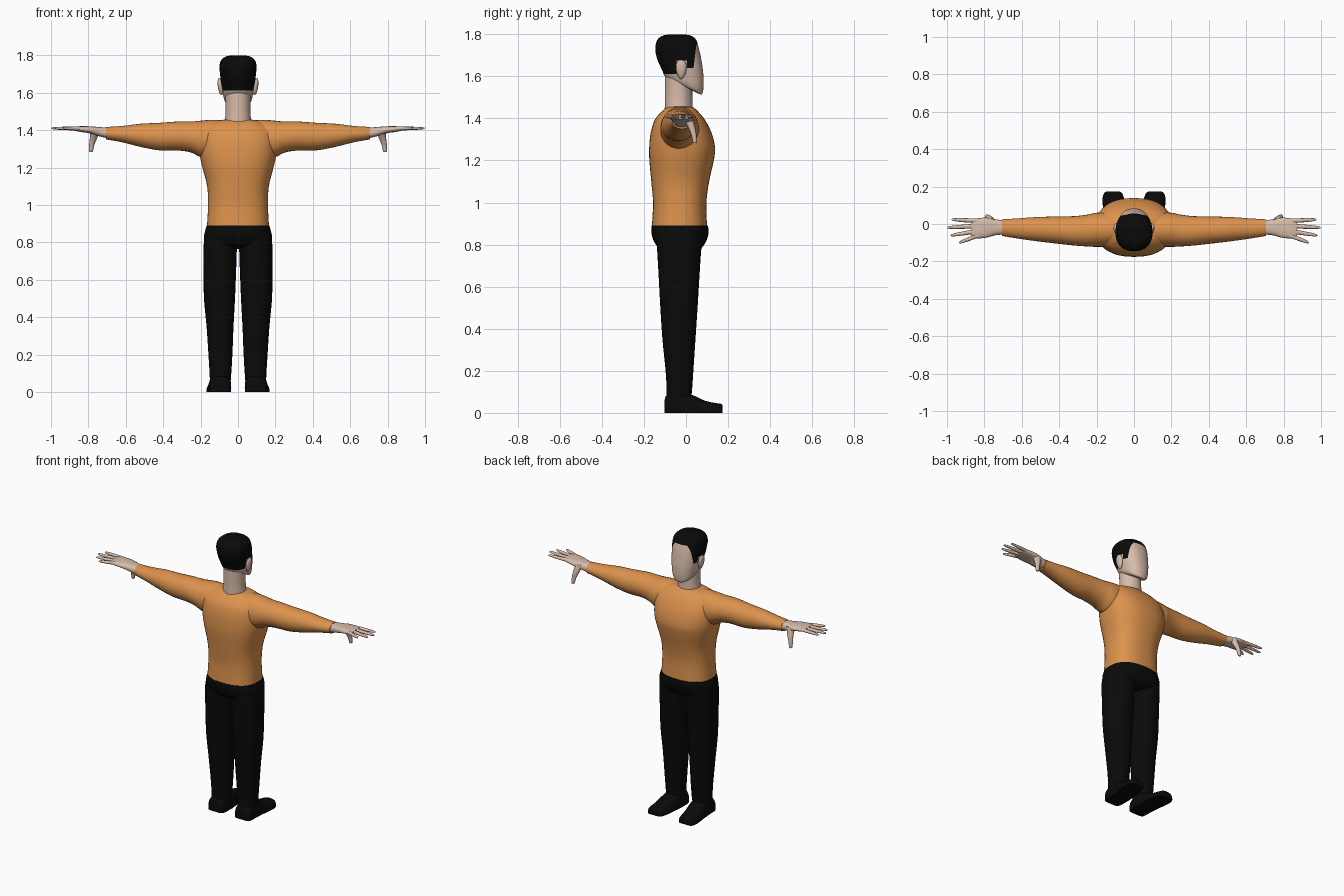
import bpy, bmesh, math
from mathutils import Vector

if "Cube" in bpy.data.objects:
    bpy.data.objects.remove(bpy.data.objects["Cube"], do_unlink=True)


def material(name, rgb):
    m = bpy.data.materials.new(name)
    m.use_nodes = True
    m.diffuse_color = (*rgb, 1)
    m.node_tree.nodes["Principled BSDF"].inputs["Base Color"].default_value = (*rgb, 1)
    return m


ORANGE = material("orange shirt", (0.72, 0.29, 0.075))
SKIN = material("skin", (0.68, 0.5, 0.4))
BLACK = material("black", (0.003, 0.003, 0.003))

# Axis order per loft direction: (along, first cross axis, second cross axis)
ORDER = {"z": (2, 0, 1), "x": (0, 1, 2), "y": (1, 0, 2)}


def smooth_rows(rows, steps):
    """Catmull-Rom interpolation between the given sections."""
    out = []
    for i in range(len(rows) - 1):
        p = [rows[max(i - 1, 0)], rows[i], rows[i + 1], rows[min(i + 2, len(rows) - 1)]]
        for s in range(steps):
            t = s / steps
            out.append([b + t / 2 * (c - a + t * (2 * a - 5 * b + 4 * c - d + t * (3 * (b - c) + d - a)))
                        for a, b, c, d in zip(*p)])
    return out + [list(rows[-1])]


def finish(name, bm, mats):
    bmesh.ops.recalc_face_normals(bm, faces=bm.faces)
    mesh = bpy.data.meshes.new(name)
    bm.to_mesh(mesh)
    bm.free()
    ob = bpy.data.objects.new(name, mesh)
    bpy.context.collection.objects.link(ob)
    for m in mats:
        mesh.materials.append(m)
    bpy.ops.object.select_all(action="DESELECT")
    bpy.context.view_layer.objects.active = ob
    ob.select_set(True)
    bpy.ops.object.shade_smooth_by_angle(angle=math.radians(50))
    return ob


def loft_mesh(rows, axis="z", side=1, segs=28, steps=4, power=2.0):
    """Rows: position, low and high of each cross axis, optional tilt along the second."""
    bm = bmesh.new()
    a, b, c = ORDER[axis]
    rings = []
    for row in smooth_rows(rows, steps):
        t, u0, u1, v0, v1 = row[:5]
        tilt = row[5] if len(row) > 5 else 0
        ring = []
        for k in range(segs):
            ang = math.tau * k / segs
            cu, sv = math.cos(ang), math.sin(ang)
            du = math.copysign(abs(cu) ** (2 / power), cu) * (u1 - u0) / 2
            dv = math.copysign(abs(sv) ** (2 / power), sv) * (v1 - v0) / 2
            co = Vector()
            co[a], co[b], co[c] = t + tilt * dv, (u0 + u1) / 2 + du, (v0 + v1) / 2 + dv
            co.x *= side
            ring.append(bm.verts.new(co))
        rings.append(ring)
    for r, s in zip(rings, rings[1:]):
        for k in range(segs):
            n = (k + 1) % segs
            bm.faces.new((r[k], r[n], s[n], s[k]))
    bm.faces.new(rings[0])
    bm.faces.new(rings[-1])
    return bm


def loft(name, mat, rows, **kw):
    return finish(name, loft_mesh(rows, **kw), [mat])


def even(z, x, y0, y1, *tilt):
    """Section that is symmetric in x."""
    return (z, -x, x, y0, y1, *tilt)


# Shirt body
loft("shirt_body", ORANGE, [
    even(0.885, 0.166, -0.162, 0.1), even(1.0, 0.16, -0.157, 0.097),
    even(1.1, 0.165, -0.165, 0.11), even(1.2, 0.19, -0.174, 0.132),
    even(1.26, 0.203, -0.175, 0.138), even(1.33, 0.208, -0.168, 0.122),
    even(1.39, 0.2, -0.15, 0.092), even(1.43, 0.16, -0.118, 0.06),
    even(1.452, 0.1, -0.09, 0.035), even(1.456, 0.06, -0.07, 0.015)],
    segs=48, power=2.4)

# Trouser hips
loft("trouser_hips", BLACK, [
    even(0.765, 0.1, -0.09, 0.04), even(0.785, 0.165, -0.13, 0.075),
    even(0.82, 0.182, -0.155, 0.098), even(0.86, 0.176, -0.165, 0.108),
    even(0.89, 0.167, -0.163, 0.104)], segs=48, power=2.4)

# Neck and head
loft("neck", SKIN, [even(1.42, 0.074, -0.102, 0.033), even(1.5, 0.066, -0.1, 0.03),
                    even(1.62, 0.068, -0.1, 0.03)], segs=32)
head = loft_mesh([
    even(1.553, 0.04, -0.085, 0.062, -0.5), even(1.558, 0.062, -0.102, 0.074, -0.5),
    even(1.575, 0.075, -0.11, 0.081, -0.48), even(1.61, 0.083, -0.123, 0.084, -0.38),
    even(1.65, 0.09, -0.135, 0.081, -0.24), even(1.7, 0.096, -0.144, 0.071, -0.1),
    even(1.745, 0.099, -0.145, 0.058, 0), even(1.778, 0.087, -0.133, 0.045, 0),
    even(1.795, 0.06, -0.105, 0.018, 0), even(1.8, 0.02, -0.065, -0.025, 0)],
    segs=48, power=2.3)

# Cut the hairline into the head: sideburn front, ear gap, nape and fringe
FRINGE, SIDEBURN, EAR_TOP, NAPE = 1.752, 1.64, 1.675, 1.612
LEAN = Vector((0, 1, -0.12)).normalized()
FRONT_POINT = Vector((0, 0.043, 1.7))
EAR_FRONT, EAR_BACK = 0.005, -0.045
cuts = [(FRONT_POINT, LEAN)]
cuts += [(Vector((0, 0, z)), Vector((0, 0, 1))) for z in (FRINGE, SIDEBURN, EAR_TOP, NAPE)]
cuts += [(Vector((0, y, 0)), Vector((0, 1, 0))) for y in (EAR_FRONT, EAR_BACK)]
for point, normal in cuts:
    bmesh.ops.bisect_plane(head, geom=head.verts[:] + head.edges[:] + head.faces[:],
                           plane_co=point, plane_no=normal, dist=0.0001)
for f in head.faces:
    c = f.calc_center_median()
    if (c - FRONT_POINT).dot(LEAN) > 0:
        line = FRINGE
    elif c.y > EAR_FRONT:
        line = SIDEBURN
    elif c.y > EAR_BACK:
        line = EAR_TOP
    else:
        line = NAPE
    f.material_index = 1 if c.z > line else 0
finish("head_with_hair", head, [SKIN, BLACK])

for side, label in ((1, "left"), (-1, "right")):
    # Ear
    ear = bmesh.new()
    bmesh.ops.create_uvsphere(ear, u_segments=20, v_segments=12, radius=1)
    for v in ear.verts:
        x, y, z = v.co
        v.co = (side * (0.094 + 0.014 * x + 0.006 * z), -0.023 + 0.025 * y * (1 + 0.25 * z), 1.633 + 0.046 * z)
    finish(label + "_ear", ear, [SKIN])

    # Sleeve
    loft(label + "_sleeve", ORANGE, [
        (0.06, -0.1, 0.04, 1.3, 1.45), (0.14, -0.12, 0.06, 1.25, 1.455),
        (0.2, -0.122, 0.06, 1.256, 1.45), (0.25, -0.12, 0.05, 1.28, 1.446),
        (0.32, -0.115, 0.042, 1.291, 1.446), (0.42, -0.104, 0.04, 1.292, 1.439),
        (0.52, -0.092, 0.037, 1.31, 1.434), (0.62, -0.078, 0.03, 1.335, 1.422),
        (0.705, -0.064, 0.025, 1.35, 1.417)], axis="x", side=side)

    # Palm and wrist
    loft(label + "_hand", SKIN, [
        (0.69, -0.056, 0.018, 1.356, 1.412), (0.74, -0.06, 0.025, 1.366, 1.416),
        (0.79, -0.073, 0.034, 1.382, 1.42), (0.84, -0.077, 0.03, 1.39, 1.421),
        (0.872, -0.07, 0.022, 1.396, 1.418)], axis="x", side=side, power=2.5)

    # Four fingers fanning out: root y, tip y, tip x
    fingers = (("index", 0.016, 0.024, 0.975), ("middle", -0.01, -0.019, 0.998),
               ("ring", -0.037, -0.061, 0.98), ("little", -0.06, -0.1, 0.935))
    for finger, y0, y1, tip in fingers:
        root = 0.83
        rows = []
        for t, r in ((0, 0.012), (0.4, 0.0115), (0.75, 0.0095), (0.95, 0.0065), (1, 0.002)):
            y, z = y0 + (y1 - y0) * t, 1.408 + 0.002 * t
            rows.append((root + (tip - root) * t, y - r, y + r, z - r * 0.85, z + r * 0.85))
        loft(label + "_" + finger + "_finger", SKIN, rows, axis="x", side=side, segs=12, steps=3)

    # Thumb pointing down
    loft(label + "_thumb", SKIN, [
        (1.282, 0.784, 0.79, 0.04, 0.046), (1.287, 0.776, 0.796, 0.032, 0.052),
        (1.32, 0.768, 0.796, 0.025, 0.05), (1.36, 0.752, 0.792, 0.008, 0.044),
        (1.405, 0.735, 0.79, -0.02, 0.03)], side=side, segs=16)

    # Trouser leg
    loft(label + "_leg", BLACK, [
        (0.05, 0.04, 0.15, -0.095, 0.02), (0.1, 0.036, 0.152, -0.092, 0.028),
        (0.2, 0.03, 0.158, -0.097, 0.035), (0.35, 0.024, 0.168, -0.112, 0.045),
        (0.5, 0.016, 0.182, -0.122, 0.055), (0.65, 0.01, 0.184, -0.13, 0.064),
        (0.77, 0.006, 0.184, -0.137, 0.072), (0.83, 0.004, 0.18, -0.14, 0.08)],
        side=side, power=2.3)

    # Shoe with a flat sole
    shoe = loft_mesh([
        (-0.102, 0.06, 0.13, -0.02, 0.06), (-0.09, 0.042, 0.15, -0.045, 0.085),
        (-0.03, 0.036, 0.155, -0.05, 0.1), (0.03, 0.04, 0.158, -0.05, 0.085),
        (0.09, 0.046, 0.166, -0.05, 0.058), (0.14, 0.054, 0.168, -0.04, 0.047),
        (0.167, 0.066, 0.158, -0.03, 0.043), (0.174, 0.08, 0.145, -0.015, 0.035)],
        axis="y", side=side, power=2.6)
    for v in shoe.verts:
        v.co.z = max(v.co.z, 0)
    bmesh.ops.remove_doubles(shoe, verts=shoe.verts, dist=0.0005)
    finish(label + "_shoe", shoe, [BLACK])
